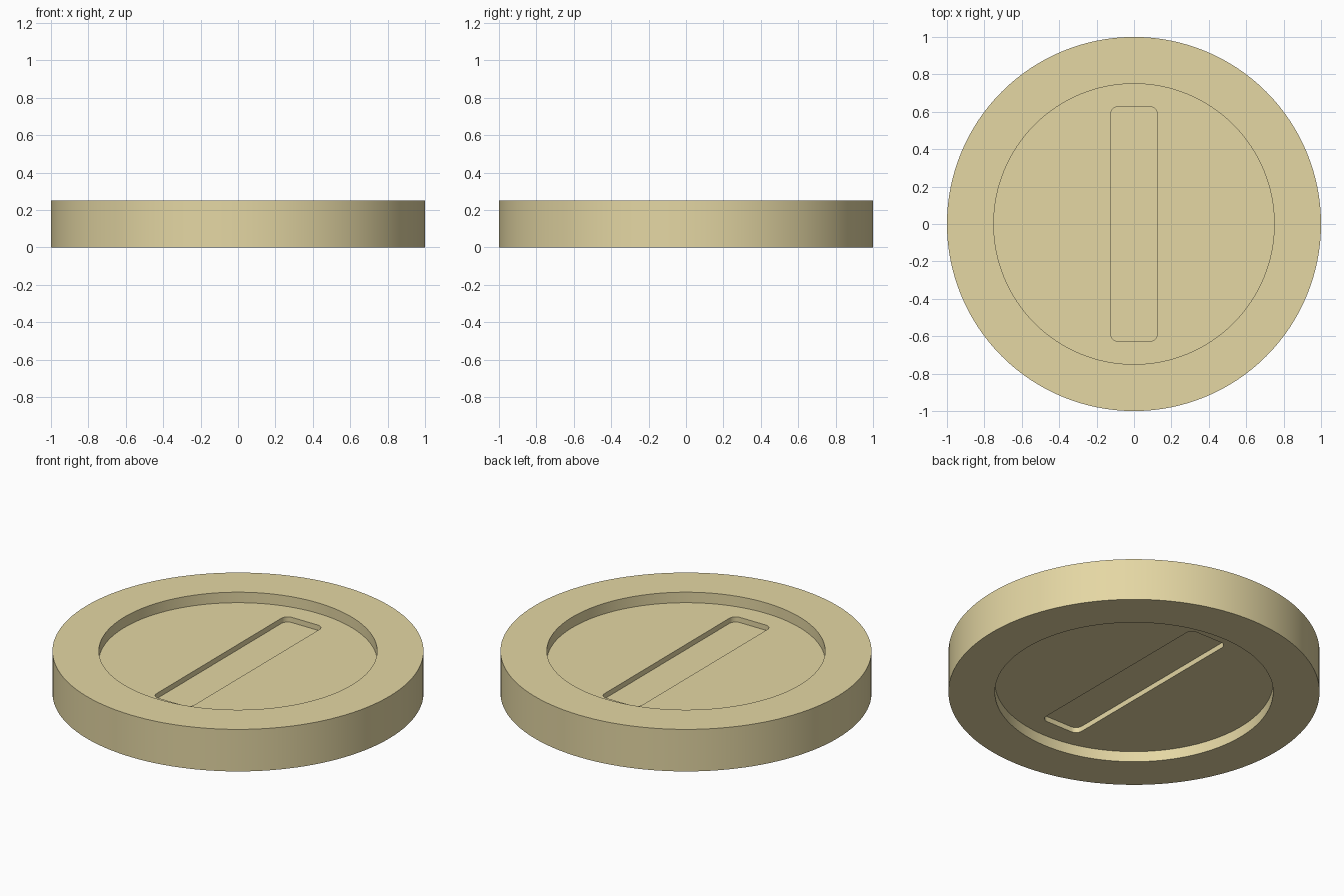
import bpy, bmesh, math

if "Cube" in bpy.data.objects:
    bpy.data.objects.remove(bpy.data.objects["Cube"])

R, H = 1.0, 0.25              # disc radius and height
RECESS_R, RECESS_D = 0.75, 0.0625
SLOT_W, SLOT_L, SLOT_D, SLOT_R = 0.25, 1.255, 0.031, 0.04
SEG = 128


def add_object(name, bm):
    bmesh.ops.recalc_face_normals(bm, faces=bm.faces)
    mesh = bpy.data.meshes.new(name)
    bm.to_mesh(mesh)
    bm.free()
    ob = bpy.data.objects.new(name, mesh)
    bpy.context.collection.objects.link(ob)
    return ob


def prism(name, outline, z0, z1):
    bm = bmesh.new()
    face = bm.faces.new([bm.verts.new((x, y, z0)) for x, y in outline])
    ext = bmesh.ops.extrude_face_region(bm, geom=[face], use_keep_orig=True)
    top = [v for v in ext["geom"] if isinstance(v, bmesh.types.BMVert)]
    bmesh.ops.translate(bm, verts=top, vec=(0, 0, z1 - z0))
    return add_object(name, bm)


def circle(r):
    return [(r * math.cos(2 * math.pi * i / SEG), r * math.sin(2 * math.pi * i / SEG))
            for i in range(SEG)]


def rounded_rect(w, l, r, steps=6):
    pts = []
    for q, (sx, sy) in enumerate([(1, 1), (-1, 1), (-1, -1), (1, -1)]):
        for i in range(steps + 1):
            a = math.pi / 2 * (q + i / steps)
            pts.append((sx * (w / 2 - r) + r * math.cos(a),
                        sy * (l / 2 - r) + r * math.sin(a)))
    return pts


# Main disc
disc = prism("disc_body", circle(R), 0, H)

# Round recesses, then slots sunk into their floors, on both sides
cutters = []
for label, outline, depth in (
        ("recess", circle(RECESS_R), RECESS_D),
        ("slot", rounded_rect(SLOT_W, SLOT_L, SLOT_R), RECESS_D + SLOT_D)):
    for side, z0, z1 in (("top", H - depth, H + 0.1), ("bottom", -0.1, depth)):
        cutter = prism(f"{label}_{side}_cutter", outline, z0, z1)
        cutter.hide_render = True
        mod = disc.modifiers.new(cutter.name, 'BOOLEAN')
        mod.operation, mod.solver, mod.object = 'DIFFERENCE', 'EXACT', cutter
        cutters.append(cutter)

# Bake the cuts and drop the cutters
bpy.context.view_layer.objects.active = disc
disc.select_set(True)
for mod in list(disc.modifiers):
    bpy.ops.object.modifier_apply(modifier=mod.name)
for cutter in cutters:
    bpy.data.objects.remove(cutter)

bpy.ops.object.shade_smooth_by_angle(angle=math.radians(30))

# Pale gold finish
gold = bpy.data.materials.new("pale_gold")
gold.diffuse_color = (0.78, 0.68, 0.37, 1)
gold.use_nodes = True
gold.node_tree.nodes["Principled BSDF"].inputs["Base Color"].default_value = gold.diffuse_color
disc.data.materials.clear()
disc.data.materials.append(gold)
